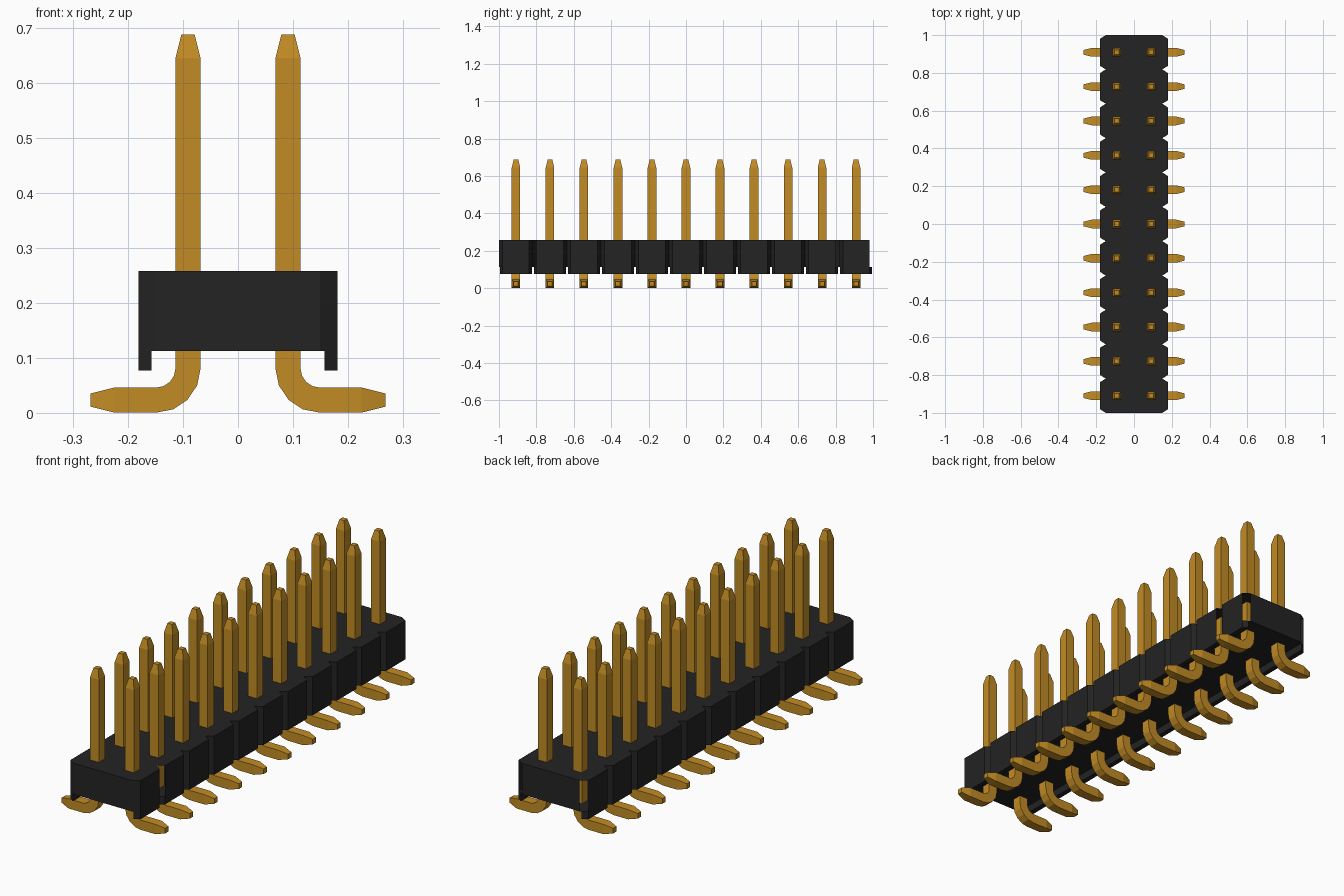
import bpy, bmesh, math
from mathutils import Vector

cube = bpy.data.objects.get("Cube")
if cube:
    bpy.data.objects.remove(cube, do_unlink=True)

COUNT = 11
PITCH = 2 / COUNT
ROWS = [(i - (COUNT - 1) / 2) * PITCH for i in range(COUNT)]
WAIST, WIDE = 0.149, 0.181           # half widths at the notches and flats
FLAT = 0.071                         # half length of each side flat
TOP, UNDER, SKIRT_Z = 0.258, 0.113, 0.077
HALF = 0.0228                        # half thickness of a pin


def material(name, rgb, roughness):
    m = bpy.data.materials.new(name)
    m.use_nodes = True
    m.diffuse_color = (*rgb, 1)
    bsdf = m.node_tree.nodes["Principled BSDF"]
    bsdf.inputs["Base Color"].default_value = (*rgb, 1)
    bsdf.inputs["Roughness"].default_value = roughness
    return m


black = material("black plastic", (0.017, 0.017, 0.017), 0.6)
gold = material("gold metal", (0.54, 0.26, 0.018), 0.4)


def add_object(name, mesh, location=(0, 0, 0)):
    ob = bpy.data.objects.new(name, mesh)
    ob.location = location
    bpy.context.collection.objects.link(ob)
    return ob


def finish(bm, name, mat):
    bmesh.ops.recalc_face_normals(bm, faces=bm.faces)
    mesh = bpy.data.meshes.new(name)
    bm.to_mesh(mesh)
    bm.free()
    mesh.materials.append(mat)
    return mesh


def prism(bm, outline, z0, z1):
    low = [bm.verts.new((x, y, z0)) for x, y in outline]
    high = [bm.verts.new((x, y, z1)) for x, y in outline]
    bm.faces.new(low)
    bm.faces.new(high)
    for i in range(len(low)):
        j = (i + 1) % len(low)
        bm.faces.new((low[i], low[j], high[j], high[i]))


# Housing: notched block
side = []
for y in ROWS:
    side += [(WAIST, y - PITCH / 2), (WIDE, y - FLAT), (WIDE, y + FLAT)]
side.append((WAIST, 1))
bm = bmesh.new()
prism(bm, side + [(-x, y) for x, y in reversed(side)], UNDER, TOP)
bmesh.ops.recalc_face_normals(bm, faces=bm.faces)
# Open corner walls
edge = (FLAT + PITCH / 2) / 2
openings = [(1, ROWS[-1] + edge), (-1, ROWS[-1] + edge),
            (1, ROWS[-2] + edge), (1, ROWS[1] - edge)]
gone = []
for f in bm.faces:
    c = f.calc_center_median()
    if abs(f.normal.z) < 0.5 and any(
            c.x * s > WAIST and abs(c.y - y) < 0.005 for s, y in openings):
        gone.append(f)
bmesh.ops.delete(bm, geom=gone, context="FACES_ONLY")
mesh = bpy.data.meshes.new("housing")
bm.to_mesh(mesh)
bm.free()
mesh.materials.append(black)
add_object("housing", mesh)

# Skirts: short lips under both long sides
bm = bmesh.new()
for s in (-1, 1):
    for y in ROWS:
        inner = 0.0863
        prism(bm, [(s * 0.157, y - inner), (s * WIDE, y - FLAT),
                   (s * WIDE, y + FLAT), (s * 0.157, y + inner)],
              SKIRT_Z, UNDER)
add_object("skirts", finish(bm, "skirts", black))


# Pins: square bar swept down, round the bend and out along the foot
def pin_mesh(s, name):
    px, bend = PITCH / 2, 0.0575
    cx, cz = px + bend, HALF + bend + 0.0005
    down, out = Vector((1, 0, 0)), Vector((0, 0, 1))
    stations = [((px, 0.688), down, 0.012), ((px, 0.645), down, HALF)]
    for k in range(5):
        a = math.radians(22.5 * k)
        n = Vector((math.cos(a), 0, math.sin(a)))
        stations.append(((cx - bend * n.x, cz - bend * n.z), n, HALF))
    foot_z = cz - bend
    stations += [((0.225, foot_z), out, HALF), ((0.268, foot_z), out, 0.012)]
    bm = bmesh.new()
    rings = []
    for (x, z), n, h in stations:
        ring = []
        for u, v in ((-1, -1), (1, -1), (1, 1), (-1, 1)):
            p = Vector((x, 0, z)) + n * (u * h)
            ring.append(bm.verts.new((s * p.x, v * h, p.z)))
        rings.append(ring)
    bm.faces.new(rings[0])
    bm.faces.new(rings[-1])
    for a, b in zip(rings, rings[1:]):
        for i in range(4):
            j = (i + 1) % 4
            bm.faces.new((a[i], a[j], b[j], b[i]))
    return finish(bm, name, gold)


for s, label in ((1, "left"), (-1, "right")):
    mesh = pin_mesh(s, label + "_pin")
    for i, y in enumerate(ROWS):
        add_object(f"{label}_pin_{i + 1}", mesh, (0, y, 0))
